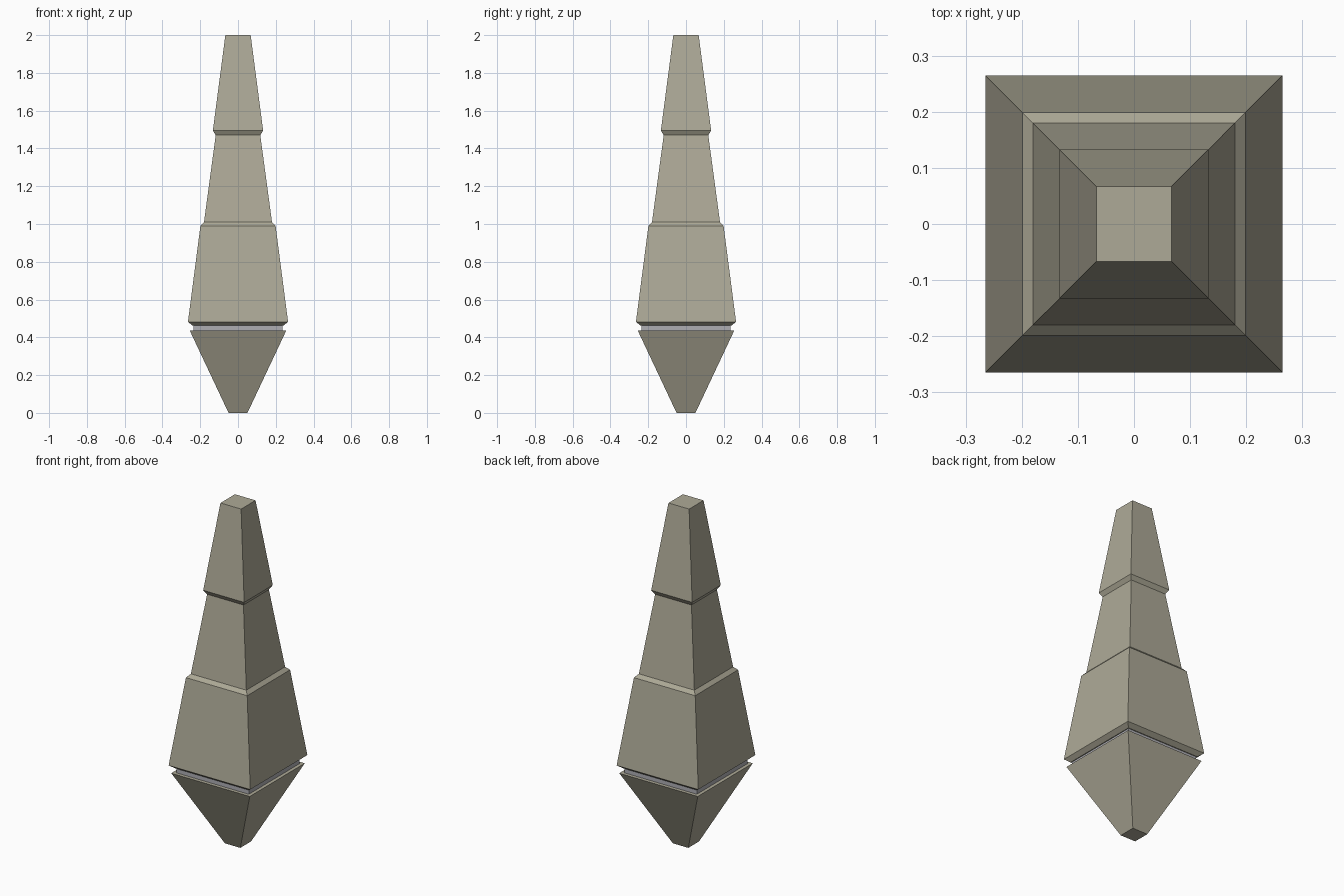
import bpy
import bmesh

cube = bpy.data.objects.get("Cube")
if cube:
    bpy.data.objects.remove(cube, do_unlink=True)


def make_material(name, rgb):
    mat = bpy.data.materials.new(name)
    mat.use_nodes = True
    mat.diffuse_color = (*rgb, 1)
    bsdf = mat.node_tree.nodes["Principled BSDF"]
    bsdf.inputs["Base Color"].default_value = (*rgb, 1)
    bsdf.inputs["Roughness"].default_value = 0.8
    return mat


def square_loft(name, profile, mat):
    """Stack square rings of (half width, height) and close both ends."""
    bm = bmesh.new()
    rings = []
    for r, z in profile:
        corners = ((-r, -r), (r, -r), (r, r), (-r, r))
        rings.append([bm.verts.new((x, y, z)) for x, y in corners])
    for low, high in zip(rings, rings[1:]):
        for i in range(4):
            j = (i + 1) % 4
            bm.faces.new((low[i], low[j], high[j], high[i]))
    bm.faces.new(rings[0][::-1])
    bm.faces.new(rings[-1])
    mesh = bpy.data.meshes.new(name)
    bm.to_mesh(mesh)
    bm.free()
    mesh.materials.append(mat)
    obj = bpy.data.objects.new(name, mesh)
    bpy.context.collection.objects.link(obj)
    return obj


stone = make_material("warm stone", (0.42, 0.40, 0.31))
metal = make_material("pale grey metal", (0.42, 0.42, 0.45))

# Inverted pyramid foot
square_loft("lower_point", [(0.05, 0), (0.255, 0.435)], stone)

# Recessed band between foot and tower
square_loft("neck_band", [(0.235, 0.43), (0.235, 0.47)], metal)

# Tapered tower with a stepped ledge and an overhanging cap
square_loft("tower", [
    (0.24, 0.462), (0.265, 0.482),
    (0.199, 0.99), (0.18, 1.01),
    (0.118, 1.47), (0.133, 1.495),
    (0.067, 2.0),
], stone)
